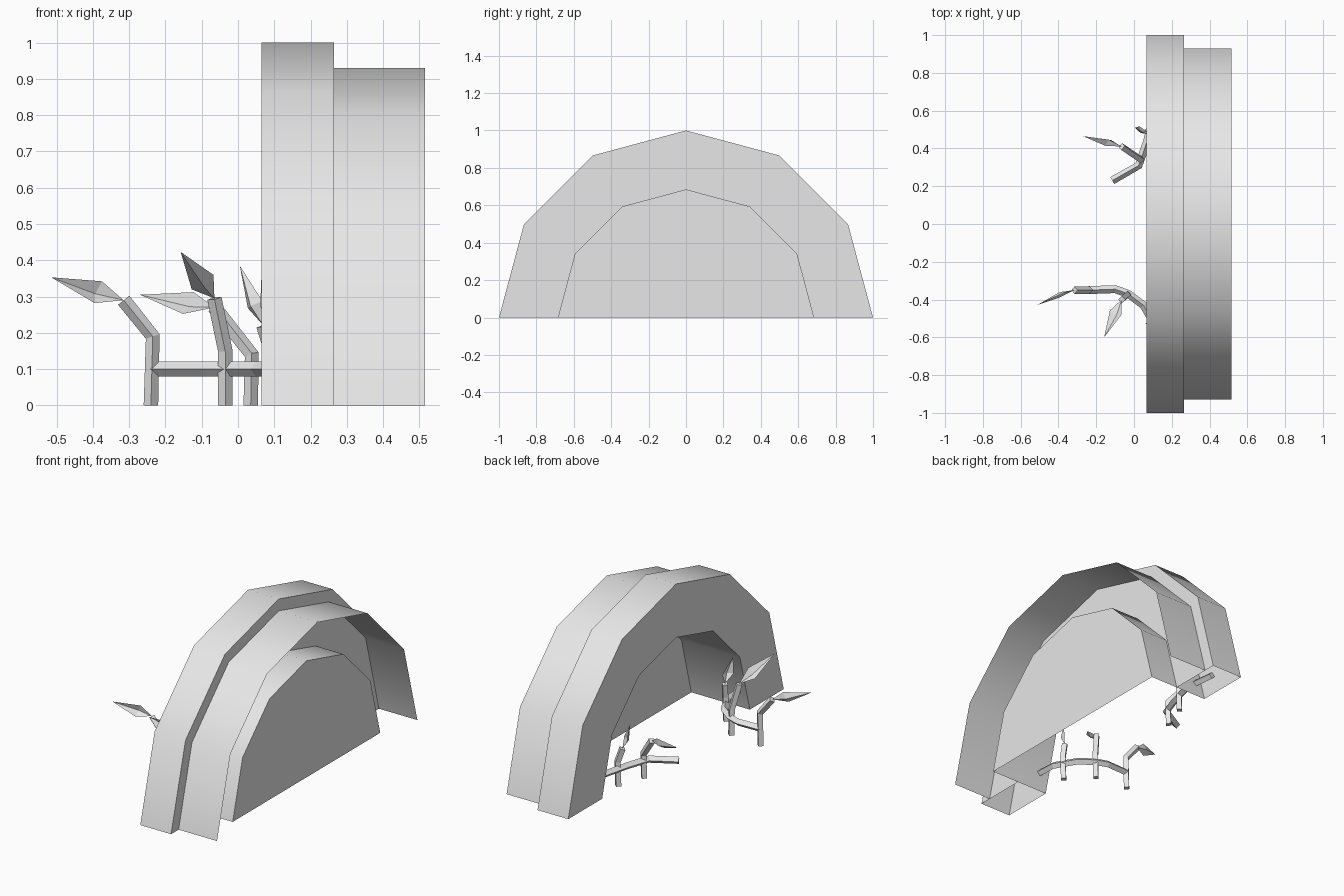
import bpy, bmesh, math
from mathutils import Vector

cube = bpy.data.objects.get("Cube")
if cube:
    bpy.data.objects.remove(cube)

grey = bpy.data.materials.new("plain_grey")
grey.use_nodes = True
grey.diffuse_color = (0.8, 0.8, 0.8, 1)
grey.node_tree.nodes["Principled BSDF"].inputs["Base Color"].default_value = grey.diffuse_color

SEGMENTS = 6


def add_mesh(name, mesh):
    ob = bpy.data.objects.new(name, mesh)
    bpy.context.collection.objects.link(ob)
    mesh.materials.clear()
    mesh.materials.append(grey)
    return ob


def from_bmesh(name, bm):
    mesh = bpy.data.meshes.new(name)
    bm.to_mesh(mesh)
    bm.free()
    return add_mesh(name, mesh)


def arc(bm, x, r):
    angles = [math.pi * i / SEGMENTS for i in range(SEGMENTS + 1)]
    return [bm.verts.new((x, -r * math.cos(a), r * math.sin(a))) for a in angles]


def half_lathe(name, profile):
    """Sweep an (x, radius) profile over half a turn around the x axis."""
    bm = bmesh.new()
    rows = [arc(bm, x, r) for x, r in profile]
    for a, b in zip(rows, rows[1:]):
        for i in range(SEGMENTS):
            bm.faces.new((a[i], a[i + 1], b[i + 1], b[i]))
    ob = from_bmesh(name, bm)
    bpy.ops.object.select_all(action='DESELECT')
    ob.select_set(True)
    bpy.context.view_layer.objects.active = ob
    bpy.ops.object.shade_smooth_by_angle(angle=math.radians(35))
    return ob


# Arch: hollow ring with a doorway tunnel, open underneath
half_lathe("arch_ring", [(0.265, 0.685), (0.265, 1), (0.065, 1), (0.065, 0.685),
                         (0.265, 0.685), (0.445, 0.685)])
half_lathe("arch_hood", [(0.265, 0.93), (0.515, 0.93)])

# Door panel closing the tunnel
bm = bmesh.new()
bm.faces.new(arc(bm, 0.445, 0.685))
from_bmesh("door_panel", bm)


# Plants
def stem(name, points, radius=0.021):
    """Four-sided tube along a path."""
    curve = bpy.data.curves.new(name, 'CURVE')
    curve.dimensions = '3D'
    curve.bevel_depth = radius
    curve.bevel_resolution = 0
    curve.use_fill_caps = True
    spline = curve.splines.new('POLY')
    spline.points.add(len(points) - 1)
    for p, co in zip(spline.points, points):
        p.co = (*co, 1)
    spline.use_smooth = False
    temp = bpy.data.objects.new(name, curve)
    mesh = bpy.data.meshes.new_from_object(temp)
    bpy.data.objects.remove(temp)
    bpy.data.curves.remove(curve)
    add_mesh(name, mesh)


def leaf(name, base, tip, side):
    """Folded diamond blade with a sunken midrib."""
    base, tip, side = Vector(base), Vector(tip), Vector(side)
    along = tip - base
    mid = base + along * 0.35
    fold = along.cross(side).normalized() * 0.02
    if fold.z > 0:
        fold = -fold
    bm = bmesh.new()
    b, t, rib, l, r = [bm.verts.new(p) for p in
                       (base, tip, mid + fold, mid + side, mid - side)]
    for tri in ((b, rib, l), (rib, t, l), (b, r, rib), (rib, r, t)):
        bm.faces.new(tri)
    from_bmesh(name, bm)


def shoot(name, foot, bend, neck, tip, side):
    """Upright post that leans over into a leaf."""
    stem(name + "_stem", [(foot[0], foot[1], 0), bend, neck], 0.02)
    leaf(name + "_leaf", neck, tip, side)


H = 0.1
stem("right_runner", [(-0.24, -0.35, H), (-0.1, -0.345, H), (-0.03, -0.37, H),
                      (0.05, -0.43, H), (0.12, -0.55, H), (0.126, -0.66, H)])
stem("left_runner", [(-0.115, 0.23, H), (0.025, 0.31, H), (0.07, 0.44, H),
                     (0.11, 0.6, H), (0.09, 0.78, H)])

shoot("outer_shoot", (-0.24, -0.35), (-0.235, -0.35, 0.19), (-0.315, -0.35, 0.29),
      (-0.515, -0.43, 0.353), (0.01, 0.012, 0.03))
shoot("middle_shoot", (-0.035, -0.37), (-0.035, -0.375, 0.15), (-0.065, -0.4, 0.295),
      (-0.158, -0.6, 0.423), (0.03, -0.012, 0.02))
shoot("inner_shoot", (0.09, -0.5), (0.095, -0.5, 0.14), (0.09, -0.49, 0.22),
      (0.065, -0.53, 0.37), (0.02, 0.025, 0))
shoot("left_shoot", (0.035, 0.34), (0.038, 0.34, 0.14), (-0.065, 0.41, 0.27),
      (-0.27, 0.465, 0.305), (0.015, 0.015, 0.03))
shoot("left_inner_shoot", (0.09, 0.5), (0.095, 0.5, 0.14), (0.07, 0.49, 0.22),
      (0.005, 0.51, 0.385), (0.02, -0.02, 0.01))
